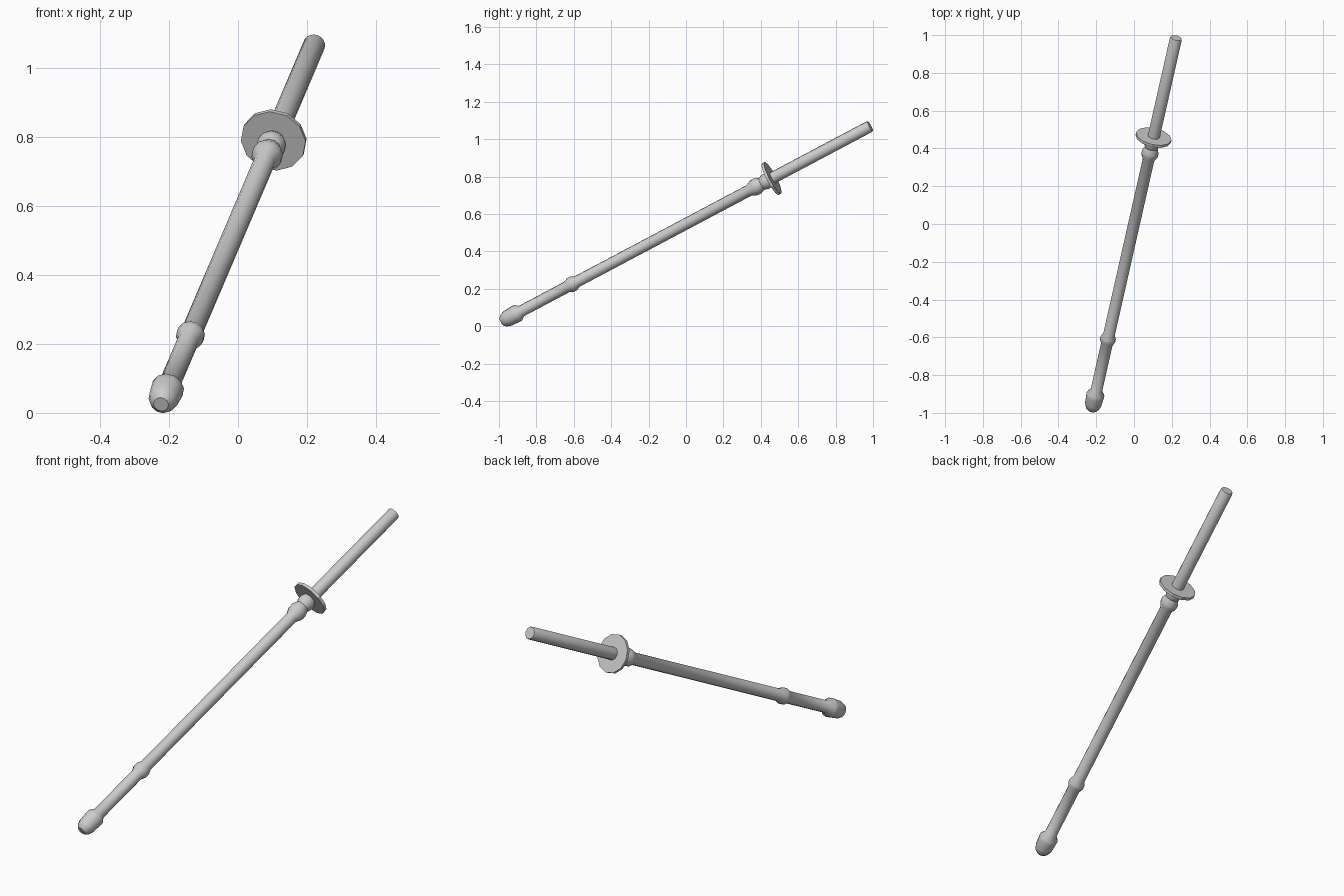
import bpy, bmesh, math
from mathutils import Vector, Matrix

if "Cube" in bpy.data.objects:
    bpy.data.objects.remove(bpy.data.objects["Cube"])

AXIS = Vector((0.226, 1.0, 0.53))
STEP = AXIS.length            # axis length per unit of y
CENTRE = Vector((0, 0, 0.548))
TILT = Matrix.Translation(CENTRE) @ AXIS.to_track_quat('Z', 'Y').to_matrix().to_4x4()


def lathe(name, profile, sides=12, smooth=True):
    """Closed solid turned about the tilted axis; profile is (y on axis, radius)."""
    bm = bmesh.new()
    rings = []
    for y, r in profile:
        rings.append([bm.verts.new((r * math.cos(2 * math.pi * i / sides),
                                    r * math.sin(2 * math.pi * i / sides), y * STEP))
                      for i in range(sides)])
    for a, b in zip(rings, rings[1:]):
        for i in range(sides):
            j = (i + 1) % sides
            bm.faces.new((a[i], a[j], b[j], b[i]))
    bm.faces.new(rings[0][::-1])
    bm.faces.new(rings[-1])
    bm.transform(TILT)
    mesh = bpy.data.meshes.new(name)
    bm.to_mesh(mesh)
    bm.free()
    ob = bpy.data.objects.new(name, mesh)
    bpy.context.collection.objects.link(ob)
    if smooth:
        bpy.ops.object.select_all(action='DESELECT')
        ob.select_set(True)
        bpy.context.view_layer.objects.active = ob
        bpy.ops.object.shade_smooth_by_angle(angle=math.radians(40))
    return ob


# Pommel, scabbard with its ring, collars: one turned body
lathe("scabbard", [
    (-0.987, 0.022), (-0.975, 0.036), (-0.955, 0.044), (-0.915, 0.047),
    (-0.900, 0.048), (-0.880, 0.031),
    (-0.638, 0.031), (-0.618, 0.041), (-0.602, 0.041), (-0.582, 0.031),
    (0.338, 0.031), (0.362, 0.044), (0.382, 0.045), (0.408, 0.033)])

# Collar just below the guard
lathe("collar", [(0.402, 0.033), (0.420, 0.042), (0.436, 0.042), (0.452, 0.034)])

# Round guard
lathe("guard", [(0.451, 0.096), (0.464, 0.096)], smooth=False)

# Grip
lathe("grip", [(0.455, 0.032), (0.980, 0.032), (0.985, 0.029)])
